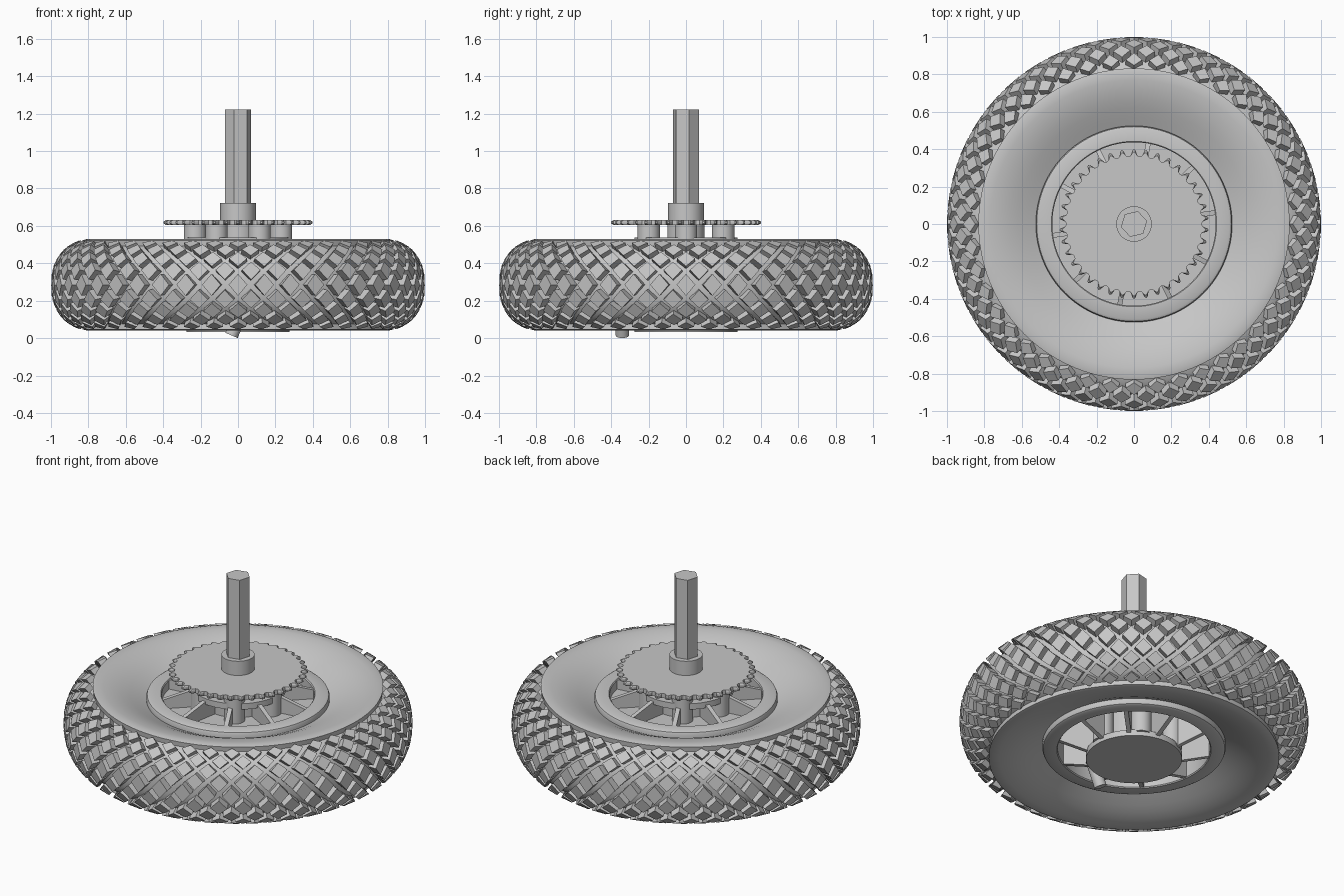
import bpy, bmesh
from math import sin, cos, pi, radians
from mathutils import Matrix, Vector

cube = bpy.data.objects.get("Cube")
if cube:
    bpy.data.objects.remove(cube, do_unlink=True)

grey = bpy.data.materials.new("plain grey")
grey.use_nodes = True
COLOUR = (0.57, 0.57, 0.57, 1)
grey.diffuse_color = COLOUR
grey.node_tree.nodes["Principled BSDF"].inputs["Base Color"].default_value = COLOUR

MID = 0.285  # height of the wheel's middle plane


def finish(name, bm, smooth=True):
    bmesh.ops.recalc_face_normals(bm, faces=bm.faces)
    mesh = bpy.data.meshes.new(name)
    bm.to_mesh(mesh)
    bm.free()
    mesh.materials.append(grey)
    ob = bpy.data.objects.new(name, mesh)
    bpy.context.collection.objects.link(ob)
    if smooth:
        bpy.ops.object.select_all(action='DESELECT')
        ob.select_set(True)
        bpy.context.view_layer.objects.active = ob
        bpy.ops.object.shade_smooth_by_angle(angle=radians(32))
    return ob


def mirrored(half):
    return half + [(r, -z) for r, z in reversed(half)]


def lathe(name, half, steps=96):
    """Spin a closed section, mirrored about the middle plane."""
    section = mirrored(half)
    bm = bmesh.new()
    rings = [[bm.verts.new((r * cos(2 * pi * i / steps), r * sin(2 * pi * i / steps), MID + z))
              for r, z in section] for i in range(steps)]
    n = len(section)
    for i in range(steps):
        a, b = rings[i], rings[(i + 1) % steps]
        for j in range(n):
            k = (j + 1) % n
            bm.faces.new((a[j], b[j], b[k], a[k]))
    return finish(name, bm)


def add_loft(bm, layers):
    """Join equal outlines, given as (outline, height), into a closed solid."""
    rings = [[bm.verts.new((x, y, z)) for x, y in outline] for outline, z in layers]
    bm.faces.new(rings[0])
    bm.faces.new(rings[-1])
    n = len(rings[0])
    for low, high in zip(rings, rings[1:]):
        for i in range(n):
            j = (i + 1) % n
            bm.faces.new((low[i], low[j], high[j], high[i]))
    return [v for ring in rings for v in ring]


def circle(r, n=48, cx=0, cy=0, turn=0):
    return [(cx + r * cos(2 * pi * i / n + turn), cy + r * sin(2 * pi * i / n + turn)) for i in range(n)]


def prism(name, outline, z0, z1, smooth=True):
    bm = bmesh.new()
    add_loft(bm, [(outline, z0), (outline, z1)])
    return finish(name, bm, smooth)


# Tyre cross-section: rounded crown, domed sidewalls falling towards the rim
def crown(deg, h=0.0):
    a = radians(deg)
    s = 1 if a >= 0 else -1
    return 0.75 + (0.2 + h) * cos(a) ** 0.87, s * (0.22 + 0.6 * h) * abs(sin(a)) ** 0.87


EDGE = 70
sidewall = [(0.5, 0.14), (0.53, 0.155), (0.57, 0.174), (0.62, 0.198), (0.67, 0.218),
            (0.72, 0.233), (0.77, 0.242), (0.81, 0.244), (0.832, 0.238)]
lathe("tyre", sidewall + [crown(EDGE * (1 - i / 12)) for i in range(12)])

# Tread: staggered rows of raised diamond blocks
COUNT, ROWS = 44, 4
step_u, step_v = pi / COUNT, EDGE / (ROWS + 0.5)


def tread_point(u, v, h):
    r, z = crown(max(-EDGE, min(EDGE, v)), h)
    return (r * cos(u), r * sin(u), MID + z)


bm = bmesh.new()
for row in range(-ROWS, ROWS + 1):
    for i in range(COUNT):
        u0, v0 = (2 * i + row % 2) * step_u, row * step_v
        rings = []
        for h, size in ((-0.01, 0.74), (0.05, 0.7)):
            rings.append([bm.verts.new(tread_point(u0 + du * size * step_u, v0 + dv * size * step_v, h))
                          for du, dv in ((1, 0), (0, 1), (-1, 0), (0, -1))])
        low, high = rings
        bm.faces.new(high)
        for j in range(4):
            k = (j + 1) % 4
            bm.faces.new((low[j], low[k], high[k], high[j]))
finish("tread_blocks", bm, smooth=False)

# Rim ring with rounded lips
lathe("rim", [(0.437, 0.184), (0.442, 0.19), (0.508, 0.19), (0.52, 0.184), (0.525, 0.172),
              (0.525, 0.14), (0.5, 0.11)])

# Hub: end plates, barrel, through columns and web
for side, z0 in (("lower", 0.033), ("upper", 0.5)):
    prism(side + "_hub_plate", circle(0.275, 64), z0, z0 + 0.037)
prism("hub_barrel", circle(0.2), 0.06, 0.51)
prism("centre_boss", circle(0.1), 0.52, 0.607)
prism("wheel_web", circle(0.45, 64), 0.395, 0.415)

bm = bmesh.new()
for i in range(6):
    a = i * pi / 3
    column = circle(0.06, 24, 0.23 * cos(a), 0.23 * sin(a))
    add_loft(bm, [(column, 0.06), (column, 0.607)])
finish("mounting_columns", bm)

# Spokes, sloping from the hub plates down to the rim
bm = bmesh.new()
web = mirrored([(0.19, 0.235), (0.265, 0.235), (0.45, 0.182)])
for i in range(10):
    verts = add_loft(bm, [(web, -0.013), (web, 0.013)])
    place = (Matrix.Translation((0, 0, MID)) @ Matrix.Rotation(radians(8 + 36 * i), 4, 'Z')
             @ Matrix.Rotation(pi / 2, 4, 'X'))
    bmesh.ops.transform(bm, matrix=place, verts=verts)
finish("spokes", bm, smooth=False)

# Sprocket with blunt, bevelled teeth
TEETH = 38


def toothed(tip):
    points = []
    for i in range(TEETH):
        for f, r in ((0, 0.362), (0.2, 0.366), (0.38, tip - 0.005), (0.5, tip), (0.62, tip - 0.005), (0.8, 0.366)):
            a = 2 * pi * (i + f) / TEETH
            points.append((r * cos(a), r * sin(a)))
    return points


bm = bmesh.new()
add_loft(bm, [(toothed(0.385), 0.604), (toothed(0.4), 0.613), (toothed(0.4), 0.623), (toothed(0.385), 0.632)])
finish("sprocket", bm, smooth=False)

# Axle: round collar and hexagonal shaft
prism("axle_collar", circle(0.095), 0.62, 0.722)
prism("axle_shaft", circle(0.0715, 6, turn=radians(13)), 0.7, 1.222, smooth=False)

# Tilted valve stem poking out of the underside
axis = Vector((0.39, 0, 0.92)).normalized()
bm = bmesh.new()
stem = circle(0.036, 24)
add_loft(bm, [(stem, 0), (stem, 0.3)])
turn = Vector((0, 0, 1)).rotation_difference(axis).to_matrix().to_4x4()
bm.transform(Matrix.Translation((-0.035, -0.34, 0.0145)) @ turn)
finish("valve_stem", bm)
